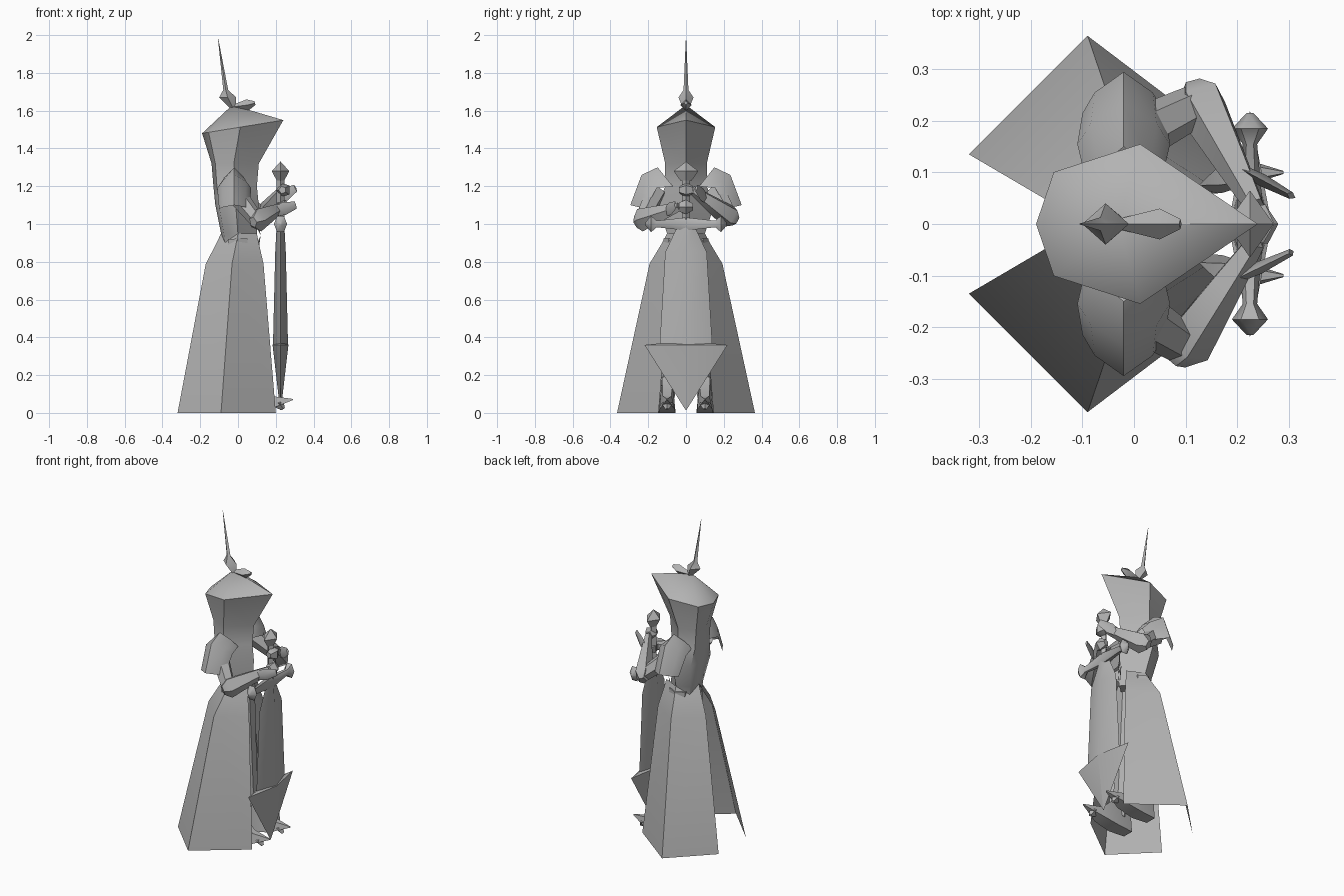
import bpy, bmesh, math
from mathutils import Vector

default_cube = bpy.data.objects.get("Cube")
if default_cube:
    bpy.data.objects.remove(default_cube)

color = (.45, .45, .45, 1)
grey = bpy.data.materials.new("plain_grey")
grey.use_nodes = True
grey.diffuse_color = color
grey.node_tree.nodes["Principled BSDF"].inputs["Base Color"].default_value = color


def loft(name, rings, closed=True, angle=50):
    """Skin a list of equal-length point rings; closed rings get end caps."""
    bm = bmesh.new()
    rows = [[bm.verts.new(point) for point in ring] for ring in rings]
    count = len(rows[0])
    for lower, upper in zip(rows, rows[1:]):
        for i in range(count if closed else count - 1):
            j = (i + 1) % count
            bm.faces.new((lower[i], lower[j], upper[j], upper[i]))
    if closed:
        bm.faces.new(reversed(rows[0]))
        bm.faces.new(rows[-1])
    bmesh.ops.remove_doubles(bm, verts=bm.verts, dist=.001)
    bmesh.ops.recalc_face_normals(bm, faces=bm.faces)
    mesh = bpy.data.meshes.new(name)
    bm.to_mesh(mesh)
    bm.free()
    mesh.materials.append(grey)
    part = bpy.data.objects.new(name, mesh)
    bpy.context.collection.objects.link(part)
    bpy.ops.object.select_all(action='DESELECT')
    part.select_set(True)
    bpy.context.view_layer.objects.active = part
    bpy.ops.object.shade_smooth_by_angle(angle=math.radians(angle))


def tube(name, path, radii, sides=6, flat=1):
    """Faceted limb through a path; flat squashes the section sideways."""
    points = [Vector(p) for p in path]
    last = len(points) - 1
    rings = []
    for i, (point, radius) in enumerate(zip(points, radii)):
        along = points[min(i + 1, last)] - points[max(i - 1, 0)]
        side = along.cross(Vector((0, 0, 1))).normalized()
        up = side.cross(along).normalized()
        turns = [math.tau * k / sides for k in range(sides)]
        rings.append([point + radius * (side * flat * math.cos(t) + up * math.sin(t))
                      for t in turns])
    loft(name, rings)


def body_ring(back, front, width, z, rise=0):
    """Six-sided section with a pointed front that may tilt upward."""
    corners = ((0, 0), (.08, .65), (.47, 1), (1, 0), (.47, -1), (.08, -.65))
    return [(back + t * (front - back), side * width, z + t * rise) for t, side in corners]


def diamond(x, depth, width, z):
    """Four-sided level section."""
    return [(x - depth, 0, z), (x, -width, z), (x + depth, 0, z), (x, width, z)]


def arch(side, y, z, radius, sag):
    """Bent strip across the shoulder, lower and further in at its ends."""
    strip = []
    for k in range(5):
        across = math.cos(math.pi * k / 4)
        drop = across * across
        strip.append((radius * across - .02, side * (y - .08 * drop), z - sag * drop))
    return strip


# Hooded body
loft("hooded_body", [
    body_ring(-.08, .11, .09, z=.87),
    body_ring(-.09, .1, .1, z=.95),
    body_ring(-.12, .11, .15, z=1.1),
    body_ring(-.13, .1, .11, z=1.2),
    body_ring(-.14, .11, .11, z=1.32),
    body_ring(-.19, .24, .155, z=1.48, rise=.07),
    body_ring(-.03, -.03, 0, z=1.63)])
tube("belt_clasp", [(.1, 0, 1), (.12, 0, .94), (.1, 0, .87)], [.01, .03, .01], sides=4)

# Head spike and brow ornament
loft("head_spike", [
    diamond(-.02, .01, .01, z=1.6),
    diamond(-.055, .045, .04, z=1.67),
    diamond(-.065, .013, .013, z=1.71),
    diamond(-.105, .001, .001, z=1.98)])
tube("brow_ornament", [(-.03, 0, 1.62), (.05, 0, 1.63), (.09, 0, 1.64)], [.01, .03, .01], sides=4)

for side, label in ((1, "left_"), (-1, "right_")):

    # Robe panel, spreading from the waist to a square-cornered hem
    waist = [Vector((x, y * side, .95)) for x, y in ((-.09, 0), (0, .1), (.1, .05))]
    hem = [Vector((x, y * side, 0)) for x, y in ((-.32, .135), (-.09, .365), (.2, .145))]
    panel = []
    for spread, height in ((0, .95), (.1, .9), (.35, .79), (1, 0)):
        row = [top.lerp(bottom, spread) for top, bottom in zip(waist, hem)]
        panel.append([(p.x, p.y, height) for p in row])
    loft(label + "robe_panel", panel, closed=False)

    # Shoulder plate
    loft(label + "shoulder_plate", [
        arch(side, y=.15, z=1.3, radius=.07, sag=.1),
        arch(side, y=.235, z=1.26, radius=.09, sag=.07),
        arch(side, y=.295, z=1.1, radius=.08, sag=.02)], closed=False)

    # Arms, the left hand gripping above the right
    lift = .09 if side > 0 else 0
    shoulder = Vector((-.02, .16 * side, 1.17))
    elbow = Vector((.1 + lift / 3, .235 * side, 1.02 + lift / 5))
    hand = Vector((.235, .035 * side, 1.09 + lift))
    wrist = elbow.lerp(hand, .6)
    cuff_tip = Vector((.305, .055 * side, hand.z + .01))
    sleeve_end = elbow + (elbow - hand) * .15
    tube(label + "upper_arm", [shoulder, elbow], [.055, .04])
    tube(label + "sleeve", [sleeve_end, elbow, wrist, hand], [.03, .065, .042, .025], sides=5, flat=.8)
    tube(label + "fist", [hand, (.24, 0, hand.z), (.235, -hand.y, hand.z)], [.025, .04, .02], sides=5)
    tube(label + "cuff_blade", [wrist, wrist.lerp(cuff_tip, .5), cuff_tip],
         [.02, .035, .02], sides=4, flat=.35)

    # Legs and pointed boots
    middle = .1 * side
    tube(label + "leg", [(0, middle * .6, .92), (.02, middle, .08)], [.06, .04])
    boot = []
    for x, half, sole, top in ((-.04, .035, 0, .15), (.06, .045, 0, .19),
                               (.17, .04, .02, .09), (.29, .003, .068, .074)):
        boot.append([(x, middle - half, sole), (x, middle + half, sole),
                     (x, middle + half * .6, top), (x, middle - half * .6, top)])
    loft(label + "boot", boot)
    tube(label + "toe_fin", [(.19, middle, .06), (.22, middle, .05), (.24, middle, .02)],
         [.01, .03, .01], sides=4)

# Sword held point down in front of the body
sword_x = .225
loft("sword_blade", [
    diamond(sword_x, .04, .14, z=.35),
    diamond(sword_x, .028, .11, z=.85),
    diamond(sword_x, .02, .04, z=1)])
loft("sword_point", [
    diamond(sword_x, .002, .002, z=.015),
    diamond(sword_x, .042, .22, z=.36),
    diamond(sword_x, .03, .12, z=.37)], angle=30)
guard_stops = (-.215, -.185, -.155, 0, .155, .185, .215)
guard_radii = (.01, .05, .02, .04, .02, .05, .01)
tube("sword_guard", [(sword_x, y, 1) for y in guard_stops], guard_radii, flat=.7)
loft("sword_grip", [diamond(sword_x, .02, .02, z) for z in (.98, 1.25)])
loft("sword_pommel", [
    diamond(sword_x, .02, .03, z=1.23),
    diamond(sword_x, .046, .065, z=1.28),
    diamond(sword_x, .001, .001, z=1.33)], angle=30)
